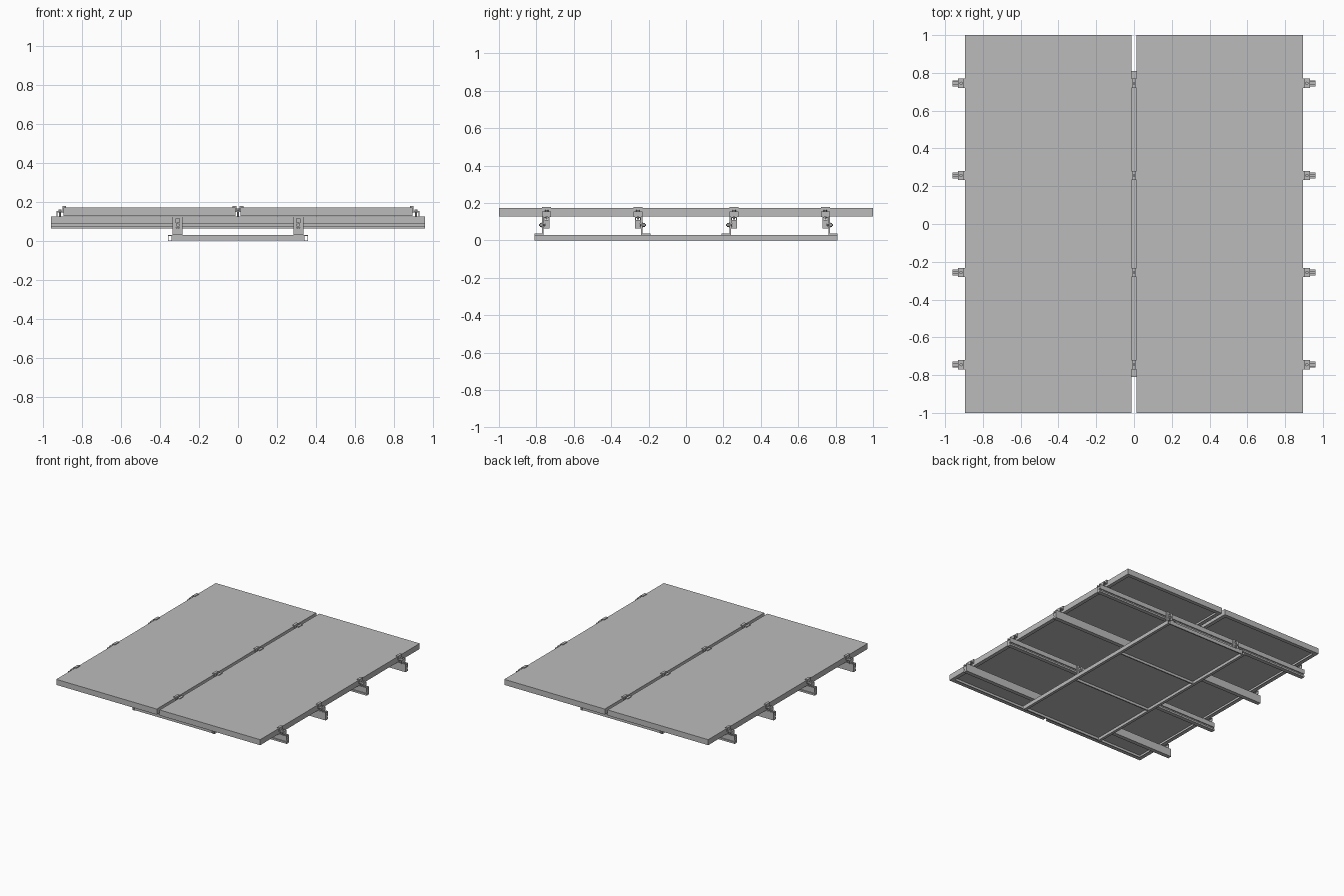
import bpy
import bmesh
from mathutils import Matrix, Vector

cube = bpy.data.objects.get("Cube")
if cube:
    bpy.data.objects.remove(cube, do_unlink=True)

# One plain metal colour
metal = bpy.data.materials.new("light_grey_metal")
metal.use_nodes = True
grey = (0.5, 0.5, 0.5, 1)
metal.diffuse_color = grey
metal.node_tree.nodes["Principled BSDF"].inputs["Base Color"].default_value = grey


def finish(name, bm):
    bmesh.ops.recalc_face_normals(bm, faces=bm.faces)
    mesh = bpy.data.meshes.new(name)
    bm.to_mesh(mesh)
    bm.free()
    mesh.materials.append(metal)
    obj = bpy.data.objects.new(name, mesh)
    bpy.context.collection.objects.link(obj)
    return obj


def add_box(bm, x0, x1, y0, y1, z0, z1):
    centre = Vector((x0 + x1, y0 + y1, z0 + z1)) / 2
    size = Matrix.Diagonal((abs(x1 - x0), abs(y1 - y0), abs(z1 - z0), 1))
    bmesh.ops.create_cube(bm, size=1, matrix=Matrix.Translation(centre) @ size)


def add_rod(bm, centre, radius, length, axis="Z", sides=16):
    turn = Matrix.Rotation(1.5708, 4, "X") if axis == "Y" else Matrix()
    bmesh.ops.create_cone(bm, cap_ends=True, segments=sides, radius1=radius, radius2=radius,
                          depth=length, matrix=Matrix.Translation(centre) @ turn)


def add_extrusion(bm, points, offset):
    """Fill a closed outline and pull it along the offset."""
    face = bm.faces.new([bm.verts.new(p) for p in points])
    pulled = bmesh.ops.extrude_face_region(bm, geom=[face], use_keep_orig=True)
    verts = [g for g in pulled["geom"] if isinstance(g, bmesh.types.BMVert)]
    bmesh.ops.translate(bm, verts=verts, vec=offset)


def add_frame(bm, x0, x1, y0, y1, z0, z1, t):
    """Four bars of width t inside a rectangle."""
    add_box(bm, x0, x0 + t, y0, y1, z0, z1)
    add_box(bm, x1 - t, x1, y0, y1, z0, z1)
    add_box(bm, x0 + t, x1 - t, y0, y0 + t, z0, z1)
    add_box(bm, x0 + t, x1 - t, y1 - t, y1, z0, z1)


INNER, OUTER = 0.013, 0.895
BOTTOM, TOP = 0.128, 0.172

# Panels: walls, inward bottom lip and a thin sheet on top
for side, label in ((1, "left"), (-1, "right")):
    x0, x1 = sorted((side * INNER, side * OUTER))
    bm = bmesh.new()
    add_frame(bm, x0, x1, -1, 1, BOTTOM + 0.003, TOP - 0.007, 0.006)
    add_frame(bm, x0, x1, -1, 1, BOTTOM, BOTTOM + 0.003, 0.03)
    add_box(bm, x0, x1, -1, 1, TOP - 0.007, TOP)
    finish(label + "_panel", bm)

# Base tray with cross ribs and open side channels
bm = bmesh.new()
add_box(bm, -0.34, 0.34, -0.81, 0.81, 0.022, 0.03)
for y in (-0.805, -0.25, 0.25, 0.805):
    add_box(bm, -0.34, 0.34, y - 0.005, y + 0.005, 0.003, 0.022)
finish("base_tray", bm)
for side, label in ((1, "left"), (-1, "right")):
    bm = bmesh.new()
    a, b = side * 0.338, side * 0.36
    add_box(bm, a, b, -0.81, 0.81, 0, 0.003)
    add_box(bm, a, b, -0.81, 0.81, 0.027, 0.03)
    add_box(bm, a, a + side * 0.003, -0.81, 0.81, 0.003, 0.027)
    add_box(bm, b - side * 0.003, b, -0.81, 0.81, 0.003, 0.027)
    finish(label + "_base_channel", bm)

# Rail cross-section: slot on top, groove on the foot side
RAIL = [(0.016, 0.064), (0.016, 0.078), (0.008, 0.078), (0.008, 0.09), (0.016, 0.09),
        (0.016, 0.126), (0.006, 0.126), (0.006, 0.12), (0.011, 0.12), (0.011, 0.108),
        (-0.011, 0.108), (-0.011, 0.12), (-0.006, 0.12), (-0.006, 0.126),
        (-0.016, 0.126), (-0.016, 0.064)]

# Each row: rail centre and the direction its feet point
ROWS = [("front", -0.745, -1), ("front_middle", -0.257, 1),
        ("back_middle", 0.257, -1), ("back", 0.745, 1)]

for row, y, out in ROWS:
    bm = bmesh.new()
    add_extrusion(bm, [(-0.96, y + out * p, z) for p, z in RAIL], (1.92, 0, 0))
    finish(row + "_rail", bm)

    for side, label in ((1, "left"), (-1, "right")):
        # Slotted angle foot
        x = side * 0.31
        near, far = y + out * 0.016, y + out * 0.024
        bm = bmesh.new()
        add_box(bm, x - 0.026, x + 0.026, near, y + out * 0.066, 0.03, 0.037)
        add_box(bm, x - 0.026, x + 0.026, near, far, 0.037, 0.066)
        add_box(bm, x - 0.026, x + 0.026, near, far, 0.116, 0.126)
        for s in (-1, 1):
            add_box(bm, x + s * 0.009, x + s * 0.026, near, far, 0.066, 0.116)
        finish(f"{row}_{label}_foot", bm)

        # Foot bolt with washer and hexagonal head
        bm = bmesh.new()
        add_rod(bm, (x, y + out * 0.026, 0.082), 0.014, 0.004, "Y")
        add_rod(bm, (x, y + out * 0.032, 0.082), 0.01, 0.009, "Y", 6)
        add_rod(bm, (x, y + out * 0.026, 0.082), 0.005, 0.032, "Y")
        finish(f"{row}_{label}_foot_bolt", bm)

        # Stepped end clamp: lip over the panel, wall, shelf and outer leg
        outline = [(0.882, 0.173), (0.882, 0.179), (0.902, 0.179), (0.902, 0.153),
                   (0.932, 0.153), (0.932, 0.126), (0.927, 0.126), (0.927, 0.147),
                   (0.896, 0.147), (0.896, 0.173)]
        bm = bmesh.new()
        add_extrusion(bm, [(side * px, y - 0.024, pz) for px, pz in outline], (0, 0.048, 0))
        finish(f"{row}_{label}_end_clamp", bm)
        bm = bmesh.new()
        add_rod(bm, (side * 0.915, y, 0.157), 0.009, 0.01, "Z", 6)
        add_rod(bm, (side * 0.915, y, 0.136), 0.005, 0.05)
        finish(f"{row}_{label}_clamp_bolt", bm)

    # Middle clamp: two lips, a channel in the gap and a bolt
    bm = bmesh.new()
    for s in (-1, 1):
        add_box(bm, s * 0.008, s * 0.028, y - 0.024, y + 0.024, 0.173, 0.179)
        add_box(bm, s * 0.008, s * 0.012, y - 0.024, y + 0.024, 0.15, 0.173)
    add_box(bm, -0.008, 0.008, y - 0.024, y + 0.024, 0.15, 0.156)
    finish(row + "_middle_clamp", bm)
    bm = bmesh.new()
    add_rod(bm, (0, y, 0.161), 0.0075, 0.01, "Z", 6)
    add_rod(bm, (0, y, 0.137), 0.004, 0.052)
    finish(row + "_middle_clamp_bolt", bm)
